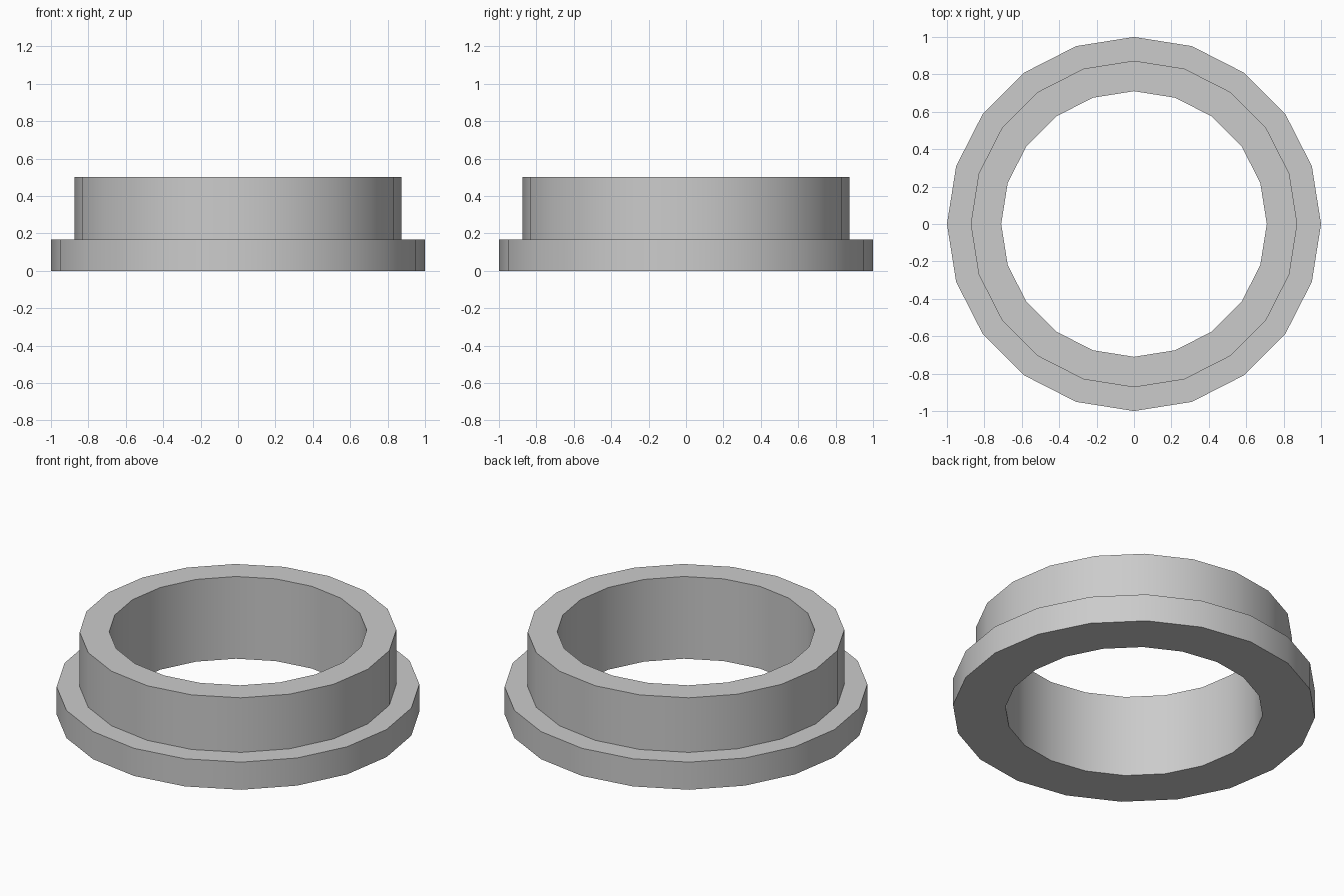
import bpy
import bmesh
from math import cos, sin, tau, radians

cube = bpy.data.objects.get("Cube")
if cube:
    bpy.data.objects.remove(cube, do_unlink=True)

SIDES = 20
BORE, COLLAR, FLANGE = 0.71, 0.873, 1.0
STEP, HEIGHT = 0.168, 0.5

# Plain grey material
grey = bpy.data.materials.new("plain grey")
grey.use_nodes = True
colour = (0.6, 0.6, 0.6, 1)
grey.diffuse_color = colour
grey.node_tree.nodes["Principled BSDF"].inputs["Base Color"].default_value = colour

# Closed stepped cross-section: radius, height
profile = [(BORE, 0), (FLANGE, 0), (FLANGE, STEP),
           (COLLAR, STEP), (COLLAR, HEIGHT), (BORE, HEIGHT)]

# Sweep the cross-section round the vertical axis
bm = bmesh.new()
rings = []
for i in range(SIDES):
    a = tau * i / SIDES
    rings.append([bm.verts.new((r * cos(a), r * sin(a), z)) for r, z in profile])
for i, ring in enumerate(rings):
    following = rings[(i + 1) % SIDES]
    for j in range(len(profile)):
        k = (j + 1) % len(profile)
        bm.faces.new((ring[j], following[j], following[k], ring[k]))
bmesh.ops.recalc_face_normals(bm, faces=bm.faces[:])

mesh = bpy.data.meshes.new("flanged_ring")
bm.to_mesh(mesh)
bm.free()
mesh.materials.append(grey)
flanged_ring = bpy.data.objects.new("flanged_ring", mesh)
bpy.context.collection.objects.link(flanged_ring)

# Smooth round walls with crisp rims
bpy.ops.object.select_all(action="DESELECT")
flanged_ring.select_set(True)
bpy.context.view_layer.objects.active = flanged_ring
bpy.ops.object.shade_smooth_by_angle(angle=radians(30))
